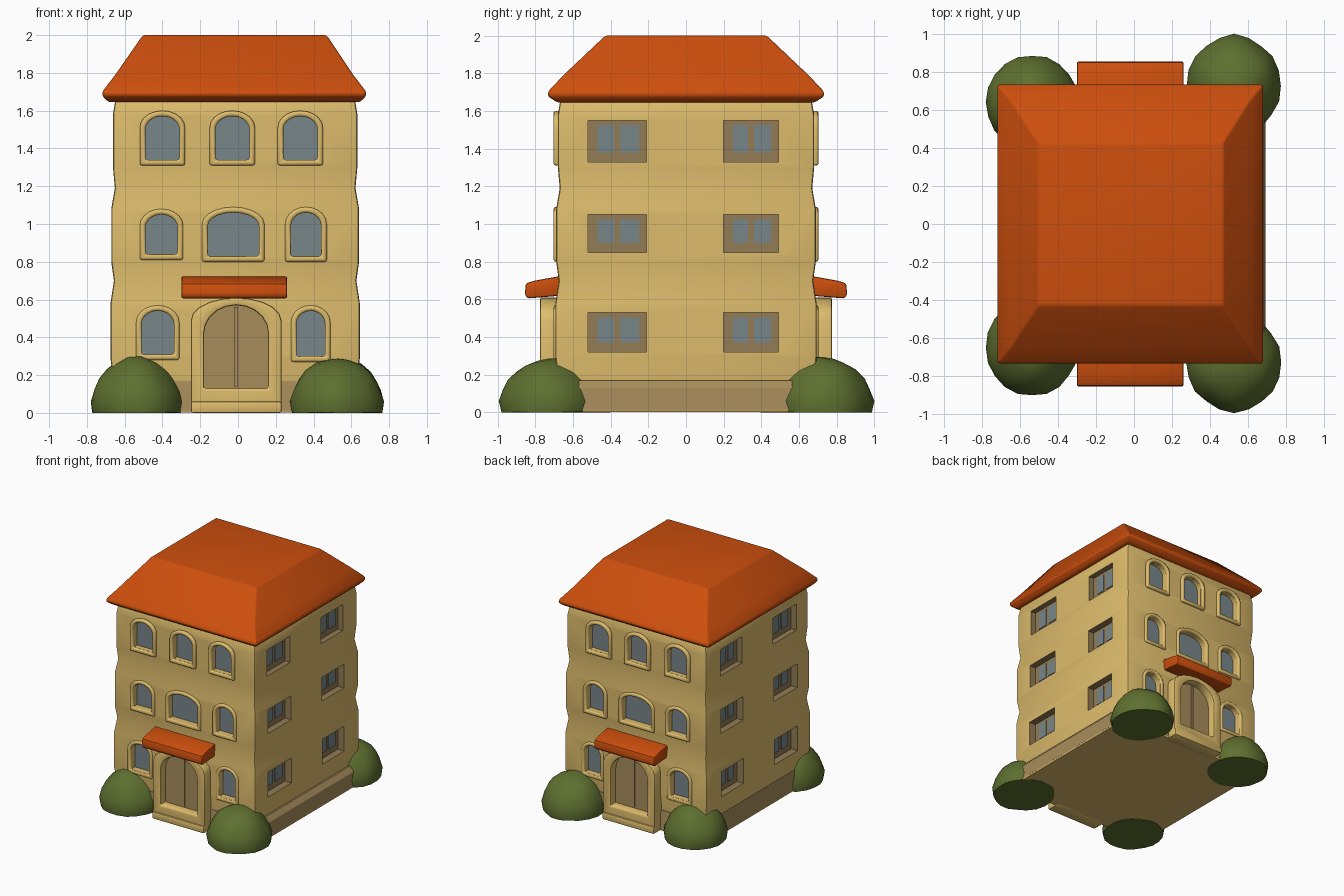
import bpy, bmesh, math, random
from mathutils import Vector

if "Cube" in bpy.data.objects:
    bpy.data.objects.remove(bpy.data.objects["Cube"])

random.seed(4)


def material(name, rgb):
    m = bpy.data.materials.new(name)
    m.diffuse_color = (*rgb, 1)
    m.use_nodes = True
    m.node_tree.nodes["Principled BSDF"].inputs["Base Color"].default_value = m.diffuse_color
    return m


WALL = material("cream_wall", (0.73, 0.505, 0.15))
TAN = material("tan_stone", (0.39, 0.265, 0.105))
BROWN = material("recess_brown", (0.29, 0.20, 0.09))
GLASS = material("blue_grey_glass", (0.19, 0.24, 0.255))
ROOF = material("orange_roof", (0.61, 0.077, 0.004))
GREEN = material("bush_green", (0.112, 0.16, 0.029))


def finish(bm, name, mats, smooth=None, bevel=0):
    bmesh.ops.recalc_face_normals(bm, faces=bm.faces)
    me = bpy.data.meshes.new(name)
    bm.to_mesh(me)
    bm.free()
    for m in mats:
        me.materials.append(m)
    ob = bpy.data.objects.new(name, me)
    bpy.context.collection.objects.link(ob)
    bpy.context.view_layer.objects.active = ob
    for o in bpy.context.selected_objects:
        o.select_set(False)
    ob.select_set(True)
    if bevel:
        b = ob.modifiers.new("bevel", 'BEVEL')
        b.width, b.segments, b.limit_method = bevel, 2, 'ANGLE'
        bpy.ops.object.modifier_apply(modifier="bevel")
    if smooth:
        bpy.ops.object.shade_smooth_by_angle(angle=math.radians(smooth))
    return ob


def profile(x0, x1, z0, z1, arch=0.0, n=10):
    """Window outline: rectangle whose top rises as an arch."""
    if not arch:
        return [(x0, z0), (x1, z0), (x1, z1), (x0, z1)]
    c, r = (x0 + x1) / 2, (x1 - x0) / 2
    top = [(c + r * math.cos(math.pi * i / n), z1 - arch + arch * math.sin(math.pi * i / n)) for i in range(n + 1)]
    return [(x0, z0), (x1, z0)] + top


def place(axis, u, d, z):
    return (u, d, z) if axis == 'y' else (d, u, z)


def prism(bm, pts, axis, d0, d1, side=0, cap=0):
    a, b = [[bm.verts.new(place(axis, u, d, z)) for u, z in pts] for d in (d0, d1)]
    for loop in (a, b):
        bm.faces.new(loop).material_index = cap
    for i in range(len(pts)):
        j = (i + 1) % len(pts)
        bm.faces.new((a[i], a[j], b[j], b[i])).material_index = side


def ring(bm, outer, inner, d0, d1):
    """Flat frame between two outlines, extruded along y."""
    loops = [[bm.verts.new((u, d, z)) for u, z in p] for p, d in
             ((outer, d0), (outer, d1), (inner, d1), (inner, d0))]
    n = len(outer)
    for k in range(4):
        a, b = loops[k], loops[(k + 1) % 4]
        for i in range(n):
            j = (i + 1) % n
            bm.faces.new((a[i], a[j], b[j], b[i]))


def loft(rings):
    """Stack of rectangles: (z, half x, half y, centre x)."""
    bm = bmesh.new()
    prev = None
    for z, hx, hy, cx in rings:
        cur = [bm.verts.new((cx + sx * hx, sy * hy, z)) for sx, sy in ((-1, -1), (1, -1), (1, 1), (-1, 1))]
        if prev:
            for i in range(4):
                j = (i + 1) % 4
                bm.faces.new((prev[i], prev[j], cur[j], cur[i]))
        else:
            bm.faces.new(cur)
        prev = cur
    bm.faces.new(prev)
    return bm


# Walls, swelling slightly at each storey
swell = [(0.1, .01), (0.22, .01), (0.29, .018), (0.58, .018), (0.70, 0), (0.80, .014), (1.08, .014),
         (1.19, -.005), (1.30, .005), (1.58, .005), (1.67, -.01)]
mats = (WALL, BROWN, GLASS)
walls = finish(loft([(z, 0.642 + o, 0.675 + o, -0.015) for z, o in swell]), "walls", mats, bevel=0.015)

# Front window outlines (also used on the back) and side window spans
arched = [(-.49, -.31, 1.34, 1.57), (-.12, .06, 1.34, 1.57), (.24, .42, 1.34, 1.57),
          (-.49, -.32, .84, 1.05), (-.16, .11, .83, 1.06), (.28, .44, .83, 1.06),
          (-.51, -.34, .31, .54), (.31, .46, .30, .54)]
sides = [(y0, y1, z0, z1) for y0, y1 in ((-.52, -.21), (.20, .49))
         for z0, z1 in ((1.33, 1.55), (.85, 1.05), (.32, .53))]

# Cut the window recesses; the cutter's caps leave the glass behind
bm = bmesh.new()
for s in (-1, 1):
    for w in arched:
        prism(bm, profile(*w, arch=0.07), 'y', s * 0.64, s * 0.80, 0, 2)
    for w in sides:
        prism(bm, profile(*w), 'x', s * 0.60 - 0.015, s * 0.80, 1, 1)
cutter = finish(bm, "window_cutter", mats)
cutter.hide_render = True
bpy.context.view_layer.objects.active = walls
mod = walls.modifiers.new("cut", 'BOOLEAN')
mod.operation, mod.solver, mod.object = 'DIFFERENCE', 'EXACT', cutter
bpy.ops.object.modifier_apply(modifier="cut")
bpy.data.objects.remove(cutter)
walls.select_set(True)
bpy.ops.object.shade_smooth_by_angle(angle=math.radians(30))

# Glass panes set in the brown side recesses
bm = bmesh.new()
for s in (-1, 1):
    for y0, y1, z0, z1 in sides:
        mid = (y0 + y1) / 2
        for a, b in ((y0 + .05, mid - .015), (mid + .015, y1 - .04)):
            prism(bm, profile(a, b, z0 + .05, z1 - .025), 'x', s * 0.599 - 0.015, s * 0.606 - 0.015)
finish(bm, "side_window_panes", (GLASS,))

# Raised surrounds round the arched windows
bm = bmesh.new()
for s in (-1, 1):
    for x0, x1, z0, z1 in arched:
        ring(bm, profile(x0 - .03, x1 + .03, z0 - .03, z1 + .03, .09),
             profile(x0, x1, z0, z1, .07), s * 0.67, s * 0.703)
finish(bm, "window_surrounds", (WALL,), 50, bevel=0.012)

# Plinth: tan sides on a cream base slab
finish(loft([(.015, .685, .70, .005), (.13, .68, .695, .002), (.17, .66, .69, -.01)]),
       "plinth", (TAN,), 30)
finish(loft([(.003, .68, .695, .005), (.016, .685, .70, .005)]), "base_slab", (WALL,))

# Roof: hipped with a flat top and slanted eaves
finish(loft([(1.645, .665, .685, -.02), (1.68, .70, .735, -.02), (1.705, .695, .73, -.02),
             (1.79, .63, .65, -.02), (2.0, .487, .428, -.017)]), "roof", (ROOF,), 50, bevel=0.012)

# Entrances, front and back
for s, where in ((-1, "front"), (1, "back")):
    opening = profile(-.18, .16, .13, .57, .15)
    bm = bmesh.new()
    ring(bm, profile(-.25, .23, 0, .61, .12), opening, s * 0.66, s * 0.775)
    finish(bm, where + "_porch", (WALL,), 40, bevel=0.012)

    bm = bmesh.new()
    prism(bm, opening, 'y', s * 0.68, s * 0.705)
    prism(bm, profile(-.02, 0, .14, .56), 'y', s * 0.70, s * 0.713)
    finish(bm, where + "_door", (TAN,))

    bm = bmesh.new()
    prism(bm, profile(-.25, .23, 0, .06), 'y', s * 0.66, s * 0.785)
    finish(bm, where + "_step", (WALL,), 40, bevel=0.01)

    bm = bmesh.new()
    prism(bm, [(s * y, z) for y, z in ((.66, .62), (.84, .605), (.855, .625), (.85, .685), (.80, .70), (.66, .725))],
          'x', -.30, .26)
    finish(bm, where + "_canopy", (ROOF,), 30, bevel=0.01)

# Corner bushes: lumpy half domes standing at the foot of the walls
for name, x, y, rx, ry, h in (("front_left", -.535, -.65, .245, .255, .30),
                              ("front_right", .525, -.725, .25, .26, .29),
                              ("back_left", -.535, .64, .245, .25, .29),
                              ("back_right", .525, .725, .25, .265, .30)):
    bm = bmesh.new()
    bmesh.ops.create_icosphere(bm, subdivisions=3, radius=1)
    for v in bm.verts:
        d = Vector(v.co)
        k = 1 + 0.04 * math.sin(5 * d.x + 9 * x) * math.cos(4 * d.y + 7 * y) + random.uniform(-.01, .01)
        k *= 1 - 0.2 * max(0, d.z) * (1 - max(0, d.z))
        v.co = (x + rx * k * d.x, y + ry * k * d.y, max(0, 0.06 + (h - 0.06) * k * d.z))
    finish(bm, name + "_bush", (GREEN,), 50)
